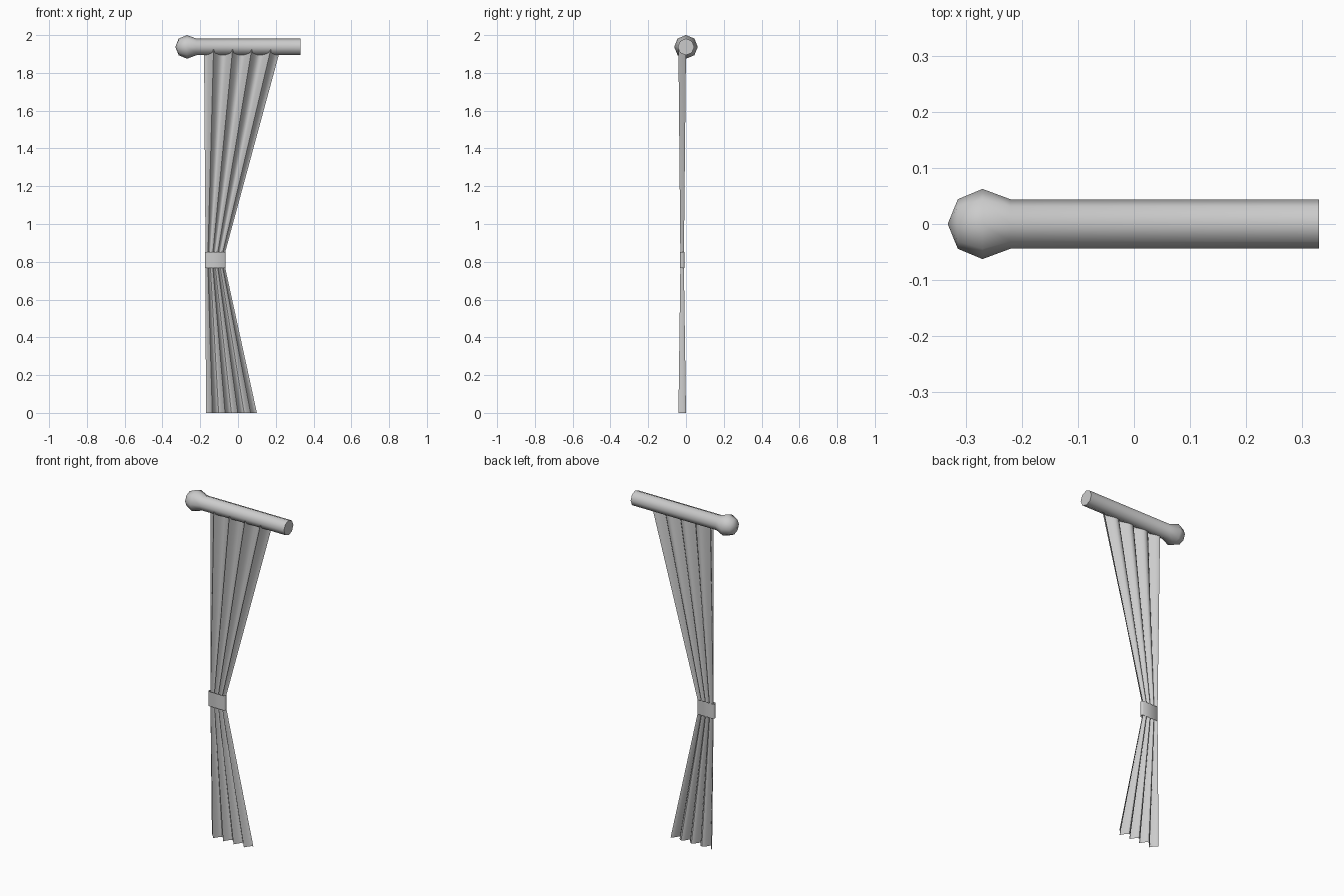
import bpy, bmesh, math

if "Cube" in bpy.data.objects:
    bpy.data.objects.remove(bpy.data.objects["Cube"])


def make_object(name, bm, angle):
    bmesh.ops.remove_doubles(bm, verts=bm.verts, dist=1e-5)
    bmesh.ops.recalc_face_normals(bm, faces=bm.faces)
    me = bpy.data.meshes.new(name)
    bm.to_mesh(me)
    bm.free()
    ob = bpy.data.objects.new(name, me)
    bpy.context.collection.objects.link(ob)
    bpy.ops.object.select_all(action='DESELECT')
    ob.select_set(True)
    bpy.context.view_layer.objects.active = ob
    bpy.ops.object.shade_smooth_by_angle(angle=math.radians(angle))
    return ob


def grid_faces(bm, rows, closed):
    for a, b in zip(rows, rows[1:]):
        n = len(a)
        for i in range(n if closed else n - 1):
            j = (i + 1) % n
            bm.faces.new((a[i], a[j], b[j], b[i]))


# Curtain rod with rounded finial, turned around the x axis
SIDES, ROD_Z = 8, 1.9375
profile = [(-0.314, 0.0442), (-0.27, 0.0625), (-0.22, 0.044), (0.33, 0.044)]
bm = bmesh.new()
rows = [[bm.verts.new((x, r * math.cos(k * math.tau / SIDES),
                       ROD_Z + r * math.sin(k * math.tau / SIDES)))
         for k in range(SIDES)] for x, r in profile]
grid_faces(bm, rows, True)
tip = bm.verts.new((-0.332, 0, ROD_Z))
for k in range(SIDES):
    bm.faces.new((tip, rows[0][k], rows[0][(k + 1) % SIDES]))
bm.faces.new(rows[-1])
make_object("curtain_rod", bm, 60)

# Pleated curtain: sharp ridges to the front, rounded valleys behind
# each level: z, left x, right x, back y, pleat depth
levels = [(0, -0.17, 0.10, 0.0, 0.04),
          (0.77, -0.172, -0.068, -0.011, 0.019),
          (0.85, -0.172, -0.068, -0.011, 0.019),
          (1.925, -0.18, 0.224, 0.0, 0.04)]
PLEATS, STEPS = 4, 32
bm = bmesh.new()
rows = []
for z, x0, x1, y, depth in levels:
    row = []
    for i in range(STEPS + 1):
        u = i / STEPS
        wave = 1 - abs(math.cos(math.pi * PLEATS * u))
        row.append(bm.verts.new((x0 + (x1 - x0) * u, y - depth * wave, z)))
    rows.append(row)
grid_faces(bm, rows, False)
make_object("curtain", bm, 40)

# Tie-back band: flattened loop around the gathered waist
outline = [(-0.175, -0.026), (-0.168, -0.032), (-0.072, -0.032), (-0.065, -0.026),
           (-0.065, -0.014), (-0.072, -0.008), (-0.168, -0.008), (-0.175, -0.014)]
bm = bmesh.new()
rows = [[bm.verts.new((x, y, z)) for x, y in outline] for z in (0.767, 0.853)]
grid_faces(bm, rows, True)
make_object("tie_band", bm, 50)
